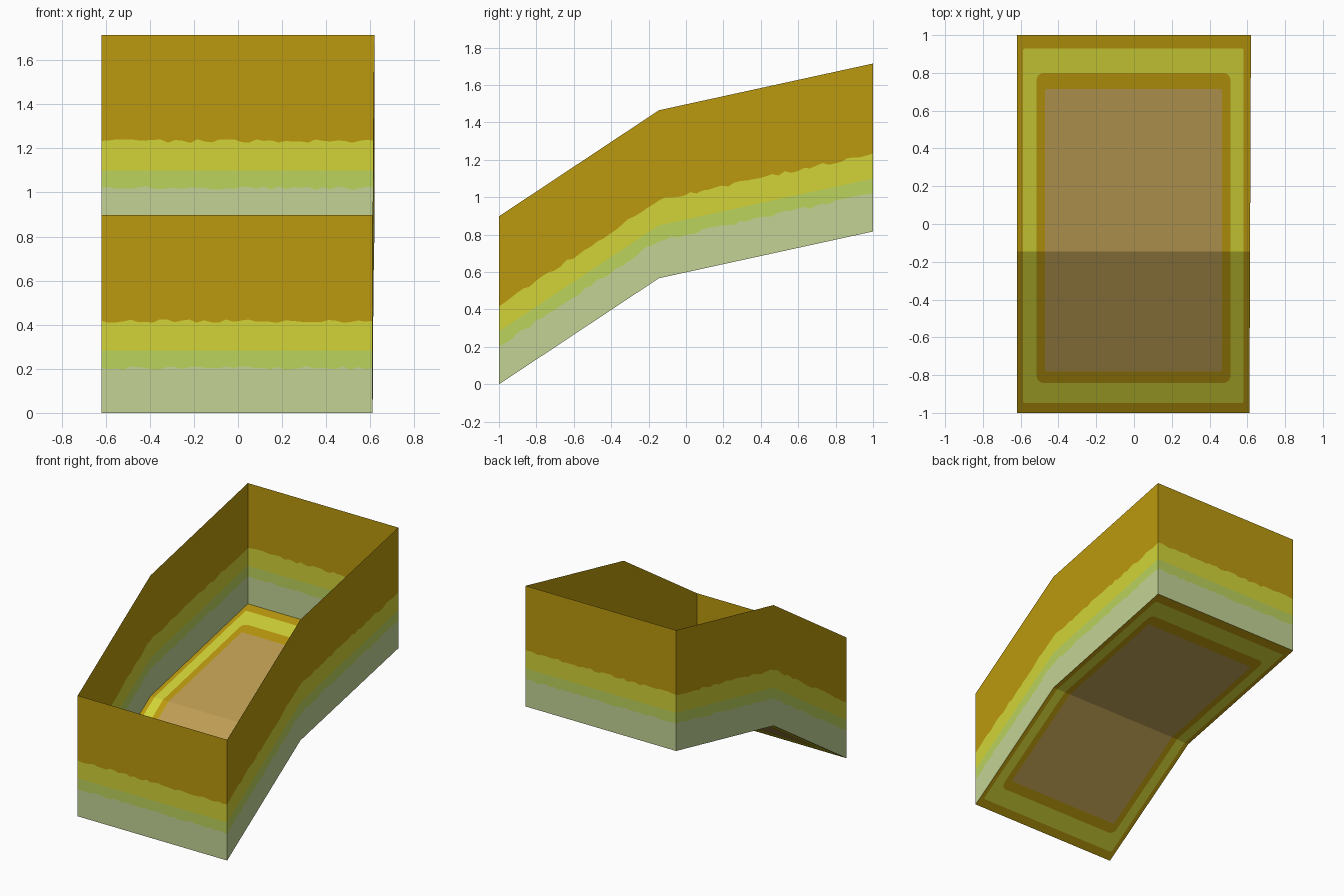
import bpy, bmesh, math, random
from mathutils import Vector

if "Cube" in bpy.data.objects:
    bpy.data.objects.remove(bpy.data.objects["Cube"])

random.seed(4)
KINK_Y, KINK_Z, BACK_Z, HEIGHT = -0.145, 0.567, 0.817, 0.898


def linear(c):
    c /= 255
    return c / 12.92 if c <= 0.04045 else ((c + 0.055) / 1.055) ** 2.4


def material(name, rgb):
    m = bpy.data.materials.new(name)
    m.diffuse_color = (*[linear(c) for c in rgb], 1)
    m.use_nodes = True
    m.node_tree.nodes["Principled BSDF"].inputs["Base Color"].default_value = m.diffuse_color
    return m


GOLD = material("dark gold", (188, 154, 14))
YELLOW = material("yellow green", (210, 212, 55))
GREEN = material("light green", (188, 211, 93))
SAGE = material("pale sage", (196, 212, 150))
TAN = material("tan", (190, 158, 84))


def floor_z(y):
    if y < KINK_Y:
        return KINK_Z * (y + 1) / (KINK_Y + 1)
    return KINK_Z + (BACK_Z - KINK_Z) * (y - KINK_Y) / (1 - KINK_Y)


def right_x(y):
    return 0.615 + 0.004 * y      # right side flares slightly to the back


def finish(bm, name, mats):
    me = bpy.data.meshes.new(name)
    bm.to_mesh(me)
    bm.free()
    for m in mats:
        me.materials.append(m)
    ob = bpy.data.objects.new(name, me)
    bpy.context.collection.objects.link(ob)


def wall(name, points, steps=45):
    """Upright sheet along a path, in four colour bands with ragged edges."""
    bm = bmesh.new()
    path = []
    for a, b in zip(points, points[1:]):
        a, b = Vector(a), Vector(b)
        n = max(2, round(steps * (b - a).length / 1.5))
        path += [a.lerp(b, i / n) for i in range(n)]
    path.append(Vector(points[-1]))
    cols = []
    for i, p in enumerate(path):
        end = i in (0, len(path) - 1)
        jag = [0 if end else random.uniform(-0.009, 0.009) for _ in range(2)]
        levels = (0, 0.203 + jag[0], 0.283, 0.417 + jag[1], HEIGHT)
        cols.append([bm.verts.new((p.x, p.y, floor_z(p.y) + h)) for h in levels])
    for a, b in zip(cols, cols[1:]):
        for k in range(4):
            f = bm.faces.new((a[k], b[k], b[k + 1], a[k + 1]))
            f.material_index = k
    finish(bm, name, (SAGE, GREEN, YELLOW, GOLD))


# Four walls, each running counter-clockwise so they face outward
L = -0.619
fl, bl = (L, -1), (L, 1)
fr, br = (right_x(-1), -1), (right_x(1), 1)
wall("front_wall", [fl, fr])
wall("right_wall", [fr, (right_x(KINK_Y), KINK_Y), br])
wall("back_wall", [br, bl])
wall("left_wall", [bl, (L, KINK_Y), fl])


def rounded_ring(bm, x0, x1, y0, y1, r, seg=6):
    ring = []
    corners = ((x1 - r, y1 - r), (x0 + r, y1 - r), (x0 + r, y0 + r), (x1 - r, y0 + r))
    for c, (cx, cy) in enumerate(corners):
        for i in range(seg + 1):
            t = math.pi / 2 * (c + i / seg)
            ring.append(bm.verts.new((cx + r * math.cos(t), cy + r * math.sin(t), 0)))
    return ring


# Floor: nested rounded colour borders, creased across the middle
bm = bmesh.new()
rings = [rounded_ring(bm, *s) for s in (
    (L, 0.619, -1, 1, 0),
    (-0.587, 0.58, -0.948, 0.93, 0.012),
    (-0.516, 0.511, -0.842, 0.80, 0.04),
    (-0.47, 0.465, -0.78, 0.715, 0.01))]
for k, (a, b) in enumerate(zip(rings, rings[1:])):
    for i in range(len(a)):
        j = (i + 1) % len(a)
        bm.faces.new((a[i], a[j], b[j], b[i])).material_index = k % 2
bm.faces.new(rings[-1]).material_index = 2
bmesh.ops.remove_doubles(bm, verts=bm.verts[:], dist=1e-5)
bmesh.ops.bisect_plane(bm, geom=bm.verts[:] + bm.edges[:] + bm.faces[:],
                       plane_co=(0, KINK_Y, 0), plane_no=(0, 1, 0))
for v in bm.verts:
    if v.co.x > 0.6:
        v.co.x = right_x(v.co.y)
    v.co.z = floor_z(v.co.y)
finish(bm, "floor", (GOLD, YELLOW, TAN))
